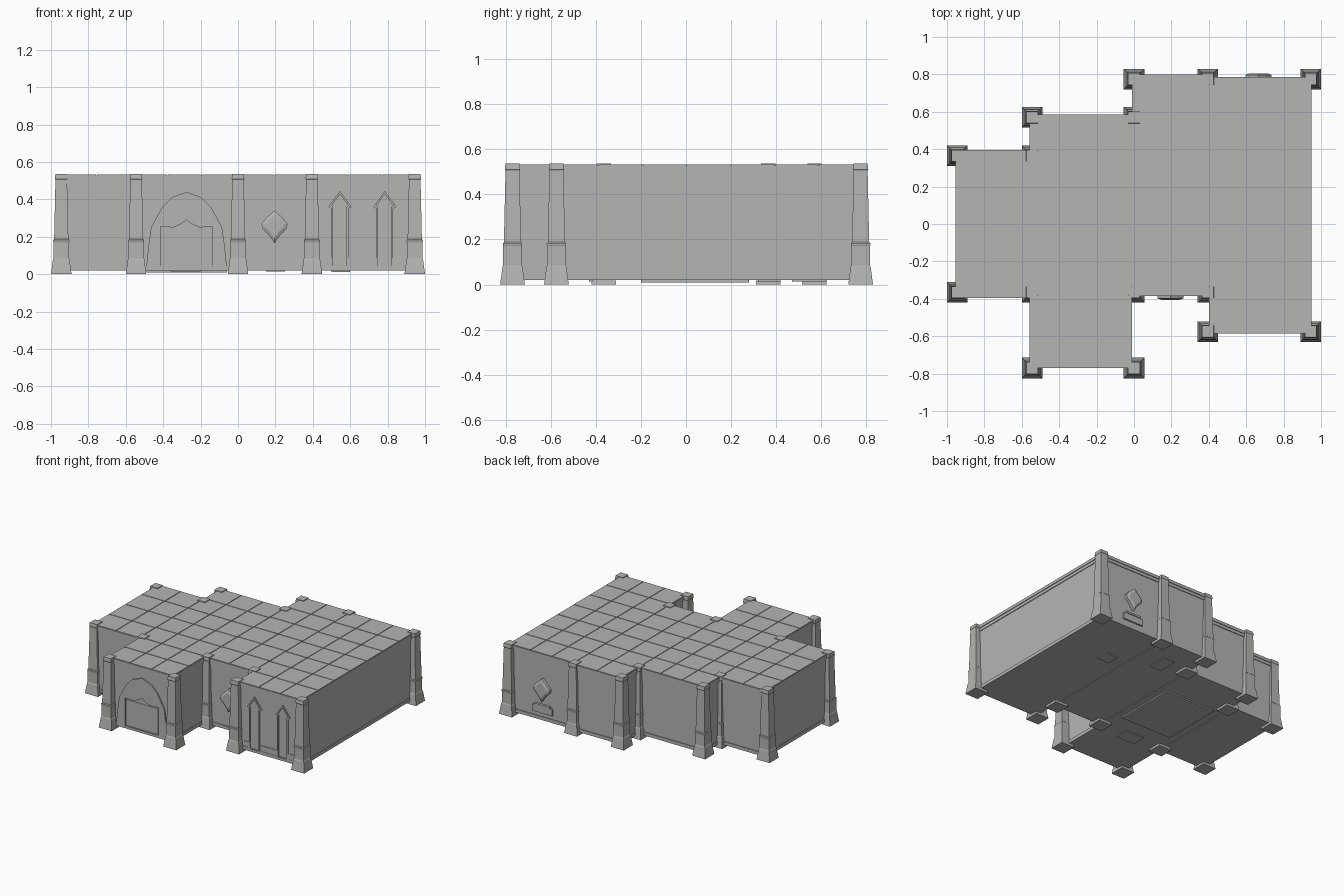
import bpy, bmesh
from mathutils import Vector

cube = bpy.data.objects.get("Cube")
if cube:
    bpy.data.objects.remove(cube, do_unlink=True)

stone = bpy.data.materials.new("grey stone")
stone.use_nodes = True
grey = (0.46, 0.46, 0.45, 1)
stone.diffuse_color = grey
stone.node_tree.nodes["Principled BSDF"].inputs["Base Color"].default_value = grey


def finish(name, bm):
    bmesh.ops.recalc_face_normals(bm, faces=bm.faces)
    mesh = bpy.data.meshes.new(name)
    bm.to_mesh(mesh)
    bm.free()
    mesh.materials.append(stone)
    obj = bpy.data.objects.new(name, mesh)
    bpy.context.collection.objects.link(obj)
    return obj


def add_box(bm, x0, x1, y0, y1, z0, z1):
    vs = bmesh.ops.create_cube(bm, size=1)["verts"]
    for v in vs:
        v.co = Vector((x0 if v.co.x < 0 else x1,
                       y0 if v.co.y < 0 else y1,
                       z0 if v.co.z < 0 else z1))


def loft(bm, loops, capped=True, closed=False):
    """Join matching point loops into one surface."""
    rows = [[bm.verts.new(p) for p in loop] for loop in loops]
    pairs = list(zip(rows, rows[1:]))
    if closed:
        pairs.append((rows[-1], rows[0]))
    for a, b in pairs:
        for i in range(len(a)):
            j = (i + 1) % len(a)
            bm.faces.new((a[i], a[j], b[j], b[i]))
    if capped:
        bm.faces.new(rows[0])
        bm.faces.new(rows[-1])


def mirrored(half):
    """Turn a right-hand outline, listed upwards, into a full loop."""
    return half + [(-x, z) for x, z in reversed(half) if x > 0]


def upright(outline, cx, cz, y):
    return [(cx + x, y, cz + z) for x, z in outline]


def frame(name, outer, inner, cx, y_back, y_front):
    bm = bmesh.new()
    loft(bm, [upright(outer, cx, 0, y_back), upright(outer, cx, 0, y_front),
              upright(inner, cx, 0, y_front), upright(inner, cx, 0, y_back)],
         capped=False, closed=True)
    finish(name, bm)


# Rooms: extents and number of roof tiles each way
rooms = {
    "west_room": (-0.955, -0.56, -0.395, 0.395, 2, 4),
    "hall_room": (-0.56, -0.01, -0.77, 0.585, 3, 7),
    "inner_room": (-0.01, 0.4, -0.385, 0.8, 2, 6),
    "east_room": (0.4, 0.95, -0.585, 0.785, 3, 7),
}
# Stacked wall layers: inset, bottom, top
layers = [(0.004, 0.02, 0.045), (0.01, 0.045, 0.485),
          (0.005, 0.485, 0.507), (0.0, 0.507, 0.527)]

for name, (x0, x1, y0, y1, nx, ny) in rooms.items():
    bm = bmesh.new()
    for d, z0, z1 in layers:
        add_box(bm, x0 + d, x1 - d, y0 + d, y1 - d, z0, z1)
    finish(name + "_walls", bm)
    # Roof tiles separated by narrow grooves
    bm = bmesh.new()
    w, h, gap = (x1 - x0) / nx, (y1 - y0) / ny, 0.0025
    for i in range(nx):
        for j in range(ny):
            add_box(bm, x0 + i * w + gap, x0 + (i + 1) * w - gap,
                    y0 + j * h + gap, y0 + (j + 1) * h - gap, 0.525, 0.532)
    finish(name + "_roof_tiles", bm)

# Tapered pillars at every room corner: half width, height
pillar_profile = [(0.055, 0), (0.044, 0.08), (0.041, 0.085), (0.041, 0.17),
                  (0.043, 0.175), (0.043, 0.183), (0.038, 0.188),
                  (0.031, 0.505), (0.034, 0.51), (0.031, 0.537)]
pillar_places = [(-0.945, 0.365), (-0.945, -0.365), (-0.545, 0.57),
                 (-0.545, -0.77), (0, -0.77), (0, 0.775), (0.395, 0.775),
                 (0.945, 0.775), (0.945, -0.575), (0.395, -0.575),
                 (-0.545, 0.365), (-0.545, -0.365), (0, 0.57),
                 (0, -0.365), (0.395, -0.365)]
for px, py in pillar_places:
    bm = bmesh.new()
    loft(bm, [[(px + sx * r, py + sy * r, z)
               for sx, sy in ((-1, -1), (1, -1), (1, 1), (-1, 1))]
              for r, z in pillar_profile])
    finish("pillar", bm)

# Rough arched surround of the doorway, with a door panel
arch_outer = mirrored([(0.215, 0.04), (0.205, 0.14), (0.19, 0.25),
                       (0.13, 0.36), (0.08, 0.41), (0, 0.44)])
arch_inner = mirrored([(0.14, 0.04), (0.14, 0.15), (0.14, 0.255),
                       (0.07, 0.25), (0.035, 0.265), (0, 0.29)])
frame("door_surround", arch_outer, arch_inner, -0.275, -0.755, -0.77)
bm = bmesh.new()
add_box(bm, -0.41, -0.14, -0.763, -0.75, 0.045, 0.24)
finish("door_panel", bm)

# Pointed window frames on the east room
win_outer = mirrored([(0.045, 0.04), (0.045, 0.35), (0.062, 0.36), (0, 0.445)])
win_inner = mirrored([(0.036, 0.04), (0.036, 0.36), (0.044, 0.367), (0, 0.428)])
for cx in (0.545, 0.785):
    frame("window_frame", win_outer, win_inner, cx, -0.57, -0.584)
bm = bmesh.new()
for x0, x1 in ((0.45, 0.5), (0.59, 0.74), (0.83, 0.9)):
    add_box(bm, x0, x1, -0.579, -0.57, 0.04, 0.087)
finish("window_skirting", bm)

# Shield emblems on the front and back walls
shield = mirrored([(0, -0.09), (0.012, -0.07), (0.035, -0.04), (0.065, -0.01),
                   (0.07, 0.015), (0.04, 0.05), (0, 0.085)])
small = [(x * 0.7, z * 0.7) for x, z in shield]
for cx, wall, out in ((0.195, -0.375, -1), (0.665, 0.775, 1)):
    bm = bmesh.new()
    loft(bm, [upright(shield, cx, 0.255, wall),
              upright(shield, cx, 0.255, wall + out * 0.022),
              upright(small, cx, 0.255, wall + out * 0.03)])
    finish("shield_emblem", bm)
bm = bmesh.new()
add_box(bm, 0.58, 0.75, 0.77, 0.787, 0.075, 0.125)
add_box(bm, 0.6, 0.73, 0.77, 0.793, 0.125, 0.14)
finish("emblem_plinth", bm)

# Raised plates under the floor
bm = bmesh.new()
for x0, x1, y0, y1, z0 in ((-0.49, -0.06, -0.2, 0.28, 0.01),
                           (0.5, 0.6, 0.32, 0.42, 0.012),
                           (0.15, 0.25, 0.47, 0.62, 0.014),
                           (-0.36, -0.2, -0.43, -0.32, 0.014)):
    add_box(bm, x0, x1, y0, y1, z0, 0.025)
finish("floor_plates", bm)
